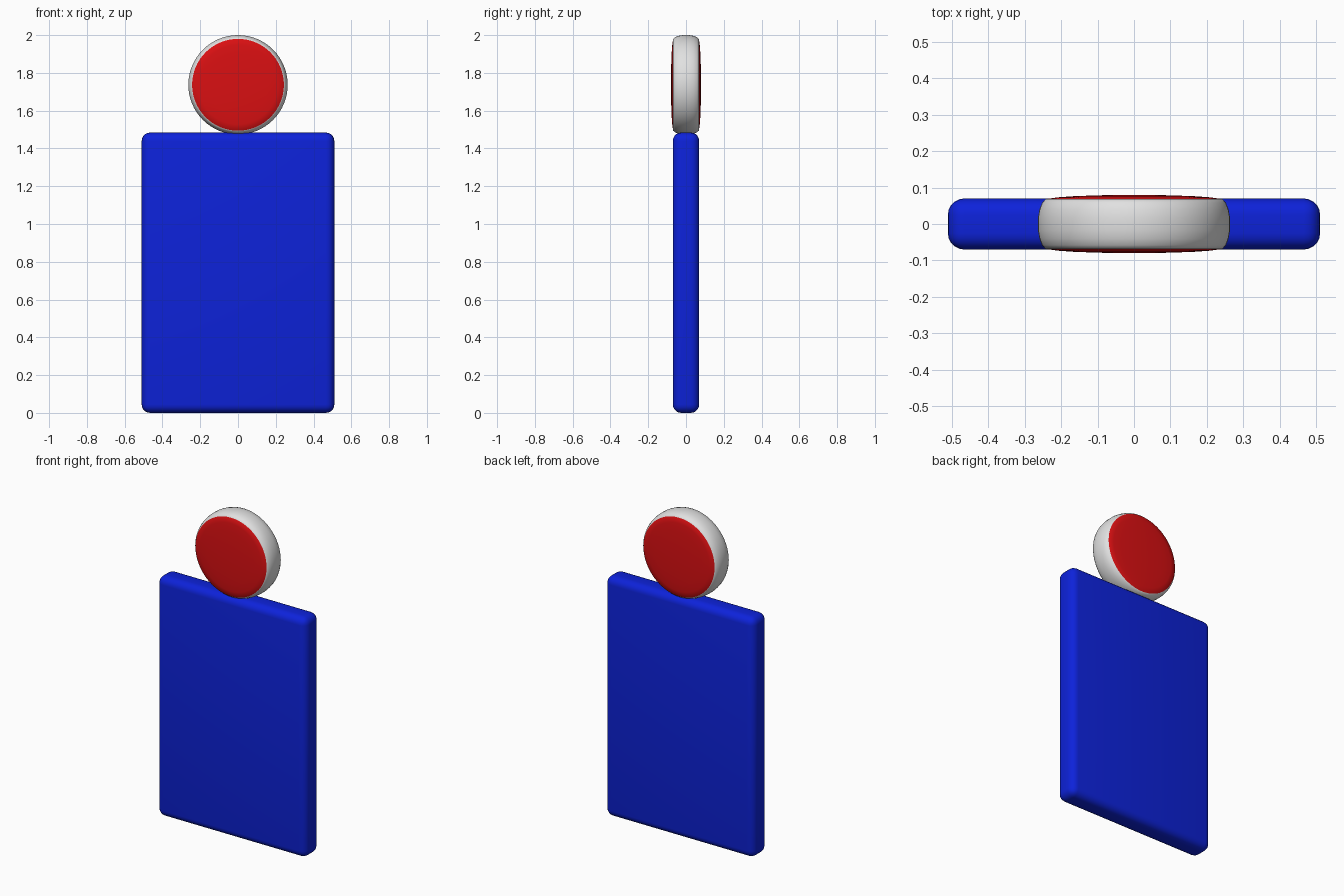
import bpy, bmesh, math
from mathutils import Matrix

if "Cube" in bpy.data.objects:
    bpy.data.objects.remove(bpy.data.objects["Cube"])


def material(name, rgb):
    m = bpy.data.materials.new(name)
    m.diffuse_color = (*rgb, 1)
    m.use_nodes = True
    m.node_tree.nodes["Principled BSDF"].inputs["Base Color"].default_value = m.diffuse_color
    return m


def make_object(name, bm, mats):
    bmesh.ops.recalc_face_normals(bm, faces=bm.faces)
    mesh = bpy.data.meshes.new(name)
    bm.to_mesh(mesh)
    bm.free()
    ob = bpy.data.objects.new(name, mesh)
    bpy.context.collection.objects.link(ob)
    for m in mats:
        mesh.materials.append(m)
    for p in mesh.polygons:
        p.use_smooth = True
    return ob


blue = material("blue", (0.004, 0.016, 0.70))
red = material("red", (0.70, 0.005, 0.006))
white = material("white", (0.75, 0.75, 0.75))

# Body: upright slab with softly rounded edges
bm = bmesh.new()
bmesh.ops.create_cube(bm, size=1, matrix=Matrix.Translation((0, 0, 0.742))
                      @ Matrix.Diagonal((1.02, 0.14, 1.484, 1)))
bmesh.ops.bevel(bm, geom=bm.edges[:], offset=0.045, segments=5,
                profile=0.5, affect='EDGES')
make_object("body", bm, [blue])

# Head: lathed disc with slightly domed faces and a rounded rim
half = [(0, 0.08), (0.08, 0.079), (0.16, 0.0765), (0.21, 0.073), (0.243, 0.068),
        (0.252, 0.058), (0.259, 0.04), (0.263, 0.018)]
profile = half + [(r, -y) for r, y in reversed(half)]
bm = bmesh.new()
verts = [bm.verts.new((r, y, 0)) for r, y in profile]
edges = [bm.edges.new(pair) for pair in zip(verts, verts[1:])]
bmesh.ops.spin(bm, geom=verts + edges, cent=(0, 0, 0), axis=(0, 1, 0),
               angle=math.tau, steps=64, use_merge=False)
bmesh.ops.remove_doubles(bm, verts=bm.verts, dist=0.0005)
# Red on both round faces, white on the rim
for f in bm.faces:
    f.material_index = 0 if abs(f.calc_center_median().y) > 0.067 else 1
bmesh.ops.translate(bm, verts=bm.verts, vec=(0, 0, 1.737))
make_object("head", bm, [red, white])
